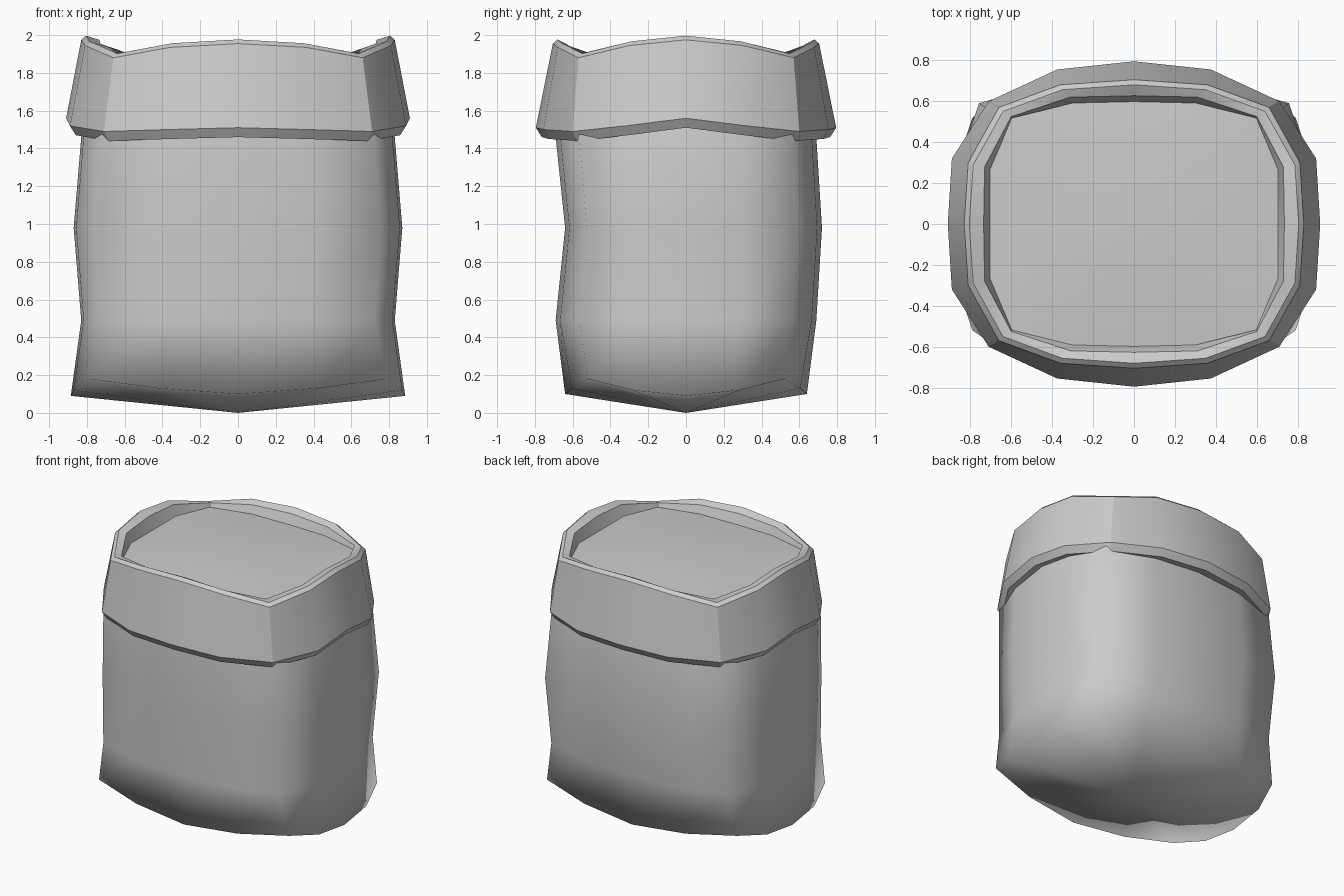
import bpy, bmesh, math

if "Cube" in bpy.data.objects:
    bpy.data.objects.remove(bpy.data.objects["Cube"])


def ring(quarter, front=1.0):
    """Mirror 5 points (side middle -> corner -> back middle) to a 16-point loop."""
    a = [tuple(p) for p in quarter]
    left = [(-x, y, z) for x, y, z in reversed(a[:4])]
    low_left = [(-x, -y * front, z) for x, y, z in a[1:]]
    low_right = [(x, -y * front, z) for x, y, z in reversed(a[1:4])]
    return a + left + low_left + low_right


def loft(name, rings, start=None, end=None, angle=180):
    """Skin a stack of loops, with optional centre points closing the ends."""
    bm = bmesh.new()
    loops = [[bm.verts.new(p) for p in r] for r in rings]
    n = len(loops[0])
    for a, b in zip(loops, loops[1:]):
        for i in range(n):
            j = (i + 1) % n
            bm.faces.new((a[i], a[j], b[j], b[i]))
    for tip, loop in ((start, loops[0]), (end, loops[-1])):
        if tip:
            c = bm.verts.new(tip)
            for i in range(n):
                bm.faces.new((c, loop[i], loop[(i + 1) % n]))
    bmesh.ops.recalc_face_normals(bm, faces=bm.faces)
    me = bpy.data.meshes.new(name)
    bm.to_mesh(me)
    bm.free()
    ob = bpy.data.objects.new(name, me)
    bpy.context.collection.objects.link(ob)
    bpy.ops.object.select_all(action='DESELECT')
    ob.select_set(True)
    bpy.context.view_layer.objects.active = ob
    bpy.ops.object.shade_smooth_by_angle(angle=math.radians(angle))
    return ob


# Sack body: rounded rectangle section, front pressed in and back bulged at mid height
plan = [(1, 0), (0.985, 0.42), (0.87, 0.82), (0.45, 0.965), (0, 1)]


def section(x, back, front, z):
    return ring([(x * u, back * v, z) for u, v in plan], front / back)


hem = ring([(0.885, 0, 0.09), (0.87, 0.28, 0.12), (0.79, 0.52, 0.18),
            (0.42, 0.605, 0.13), (0, 0.64, 0.10)])
loft("sack_body", [hem,
                   section(0.83, 0.69, 0.69, 0.49),
                   section(0.87, 0.72, 0.64, 0.98),
                   section(0.83, 0.69, 0.69, 1.46),
                   section(0.81, 0.67, 0.67, 1.56)], start=(0, 0, 0))

# Folded cuff: underside, outer wall, thick rim, inner wall
outer_low = [(0.91, 0, 1.56), (0.89, 0.32, 1.52), (0.71, 0.60, 1.49),
             (0.375, 0.755, 1.50), (0, 0.795, 1.51)]
under = [(x * 0.965, y * 0.96, z - 0.05) for x, y, z in outer_low]
tuck = [(x * 0.88, y * 0.85, z - 0.03) for x, y, z in outer_low]
outer_top = [(0.83, 0, 1.975), (0.81, 0.30, 1.945), (0.66, 0.57, 1.88),
             (0.36, 0.68, 1.935), (0, 0.705, 1.955)]
rim_out = [(x * 0.97, y * 0.965, z + 0.022) for x, y, z in outer_top]
rim_in = [(0.735, 0, 1.975), (0.73, 0.28, 1.955), (0.60, 0.525, 1.91),
          (0.31, 0.62, 1.935), (0, 0.627, 1.95)]
inner = [(0.70, 0, 1.87), (0.70, 0.265, 1.865), (0.595, 0.515, 1.86),
         (0.30, 0.588, 1.865), (0, 0.595, 1.87)]
loft("folded_cuff", [ring(q) for q in
                     (tuck, under, outer_low, outer_top, rim_out, rim_in, inner)],
     angle=30)

# Gently domed contents filling the mouth
edge = [(x * 1.005, y * 1.005, 1.88) for x, y, z in inner]
mid = [(x * 0.5, y * 0.5, 1.905) for x, y, z in inner]
loft("contents", [ring(edge), ring(mid)], end=(0, 0, 1.91))
